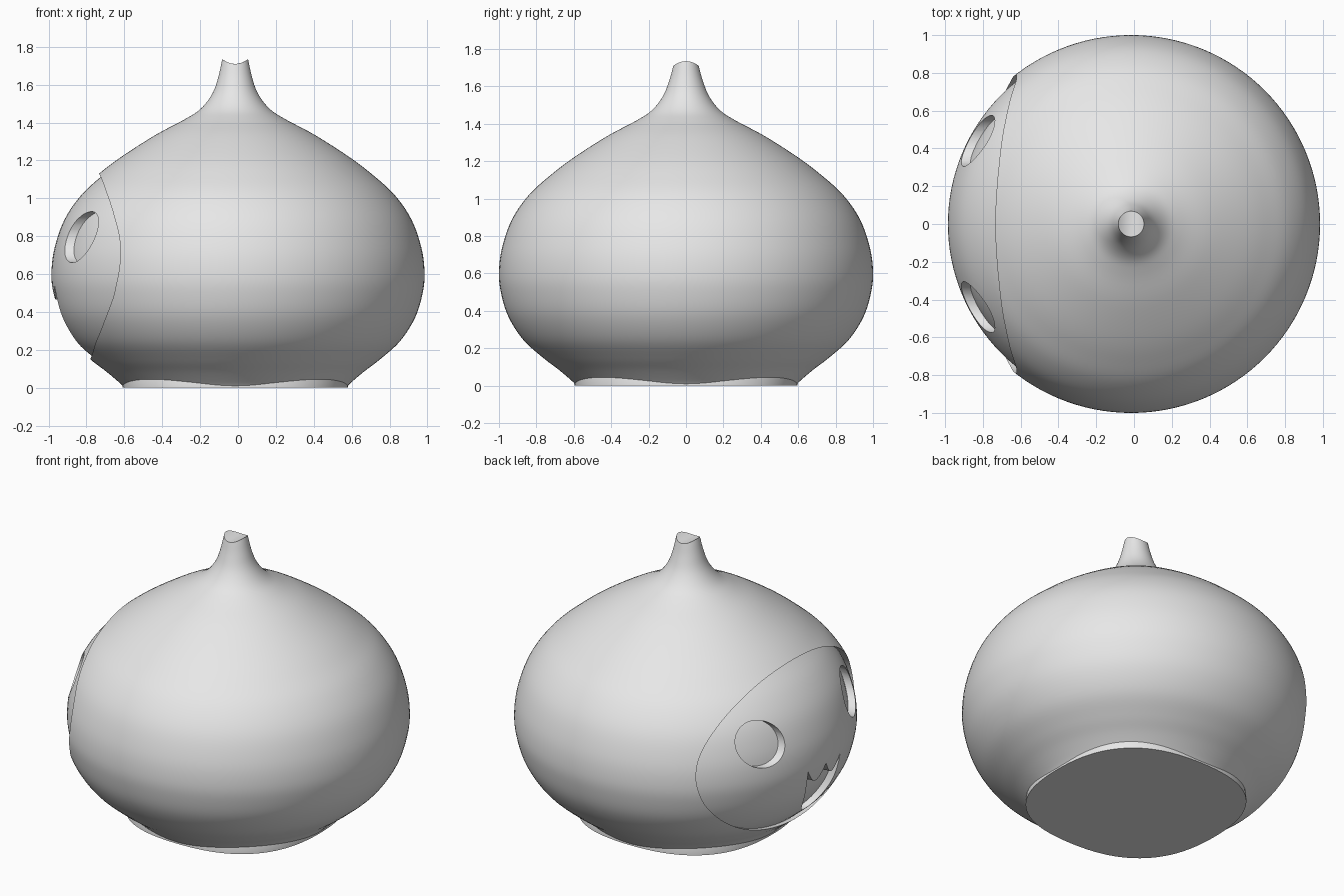
import bpy, bmesh
from math import sin, cos, pi, radians
from mathutils import Vector

if "Cube" in bpy.data.objects:
    bpy.data.objects.remove(bpy.data.objects["Cube"])

CENTRE_X = -0.015
SEGMENTS = 128

clay = bpy.data.materials.new("plain grey")
clay.use_nodes = True
clay.diffuse_color = (0.8, 0.8, 0.8, 1)
clay.node_tree.nodes["Principled BSDF"].inputs["Base Color"].default_value = (0.8, 0.8, 0.8, 1)

# Body outline as (radius, height)
OUTLINE = [(0.59, 0.005), (0.615, 0.03), (0.68, 0.085), (0.765, 0.15), (0.87, 0.245),
           (0.95, 0.37), (0.99, 0.5), (1.0, 0.61), (0.983, 0.74), (0.93, 0.89),
           (0.84, 1.02), (0.725, 1.125), (0.6, 1.22), (0.42, 1.335), (0.27, 1.415),
           (0.185, 1.47), (0.125, 1.545), (0.09, 1.63), (0.068, 1.71)]


def smooth_path(points, steps=5):
    """Catmull-Rom curve through the points."""
    pts = [Vector(p) for p in points]
    pts = [2 * pts[0] - pts[1]] + pts + [2 * pts[-1] - pts[-2]]
    path = []
    for a, b, c, d in zip(pts, pts[1:], pts[2:], pts[3:]):
        for i in range(steps):
            t = i / steps
            path.append(0.5 * (2 * b + (c - a) * t + (2 * a - 5 * b + 4 * c - d) * t * t
                               + (3 * b - a - 3 * c + d) * t ** 3))
    return path + [pts[-2]]


def make_object(name, bm):
    bmesh.ops.recalc_face_normals(bm, faces=bm.faces)
    mesh = bpy.data.meshes.new(name)
    bm.to_mesh(mesh)
    bm.free()
    mesh.materials.append(clay)
    obj = bpy.data.objects.new(name, mesh)
    bpy.context.collection.objects.link(obj)
    return obj


def lathe(name, path, shape=lambda r, z, a: (r, z)):
    """Revolve a path; shape may bend each ring by angle."""
    bm = bmesh.new()
    rings = []
    for r, z in path:
        ring = []
        for i in range(SEGMENTS):
            a = 2 * pi * i / SEGMENTS
            rr, zz = shape(r, z, a)
            ring.append(bm.verts.new((CENTRE_X + rr * cos(a), rr * sin(a), zz)))
        rings.append(ring)
    for low, high in zip(rings, rings[1:]):
        for i in range(SEGMENTS):
            j = (i + 1) % SEGMENTS
            bm.faces.new((low[i], low[j], high[j], high[i]))
    bm.faces.new(rings[0][::-1])
    bm.faces.new(rings[-1])
    return make_object(name, bm)


def prism(name, outline):
    """Extrude a (y, z) outline along x through the face side."""
    bm = bmesh.new()
    face = bm.faces.new([bm.verts.new((-1.2, y, z)) for y, z in outline])
    out = bmesh.ops.extrude_face_region(bm, geom=[face])
    verts = [v for v in out["geom"] if isinstance(v, bmesh.types.BMVert)]
    bmesh.ops.translate(bm, verts=verts, vec=(0.7, 0, 0))
    obj = make_object(name, bm)
    obj.hide_render = True
    return obj


def ellipse(y, z, ry, rz, n):
    return [(y + ry * cos(2 * pi * i / n), z + rz * sin(2 * pi * i / n)) for i in range(n)]


def select_only(obj):
    bpy.ops.object.select_all(action='DESELECT')
    obj.select_set(True)
    bpy.context.view_layer.objects.active = obj


def carve(obj, cutter, operation='DIFFERENCE'):
    select_only(obj)
    mod = obj.modifiers.new("carve", 'BOOLEAN')
    mod.operation, mod.object, mod.solver = operation, cutter, 'EXACT'
    bpy.ops.object.modifier_apply(modifier=mod.name)


def saddle(r, z, a):
    """Dip the stem tip into a saddle."""
    lift = max(0, (z - 1.6) / 0.11) * min(1, r / 0.068) ** 2 if z > 1.6 and r < 0.11 else 0
    return r, z + 0.025 * lift * cos(a) ** 2


def inset_path(path, depth):
    return [(r - depth, z) for r, z in path if z < 1.4]


# Body with stem and saddle-shaped tip
path = [tuple(p) for p in smooth_path(OUTLINE)]
tip = [(0.068 * k, 1.71) for k in (0.97, 0.8, 0.6, 0.4, 0.2, 0.05)]
body = lathe("body", path + tip, saddle)

# Foot, slightly squared in plan
foot = lathe("foot", [(0, 0), (0, 0.025), (-0.004, 0.05), (-0.04, 0.07)],
             lambda r, z, a: (0.615 - 0.02 * cos(4 * a) + r, z))

# Cutters for the face panel, eyes and mouth
panel_cutter = prism("panel_cutter", ellipse(0, 0.64, 0.79, 0.49, 128))
eye_cutters = {side: prism(side + "_eye_cutter", ellipse(s * 0.44, 0.795, 0.135, 0.135, 48))
               for side, s in (("left", -1), ("right", 1))}
STEPS = 32
half = 0.16
upper_lip = [(half * (2 * i / STEPS - 1), 0.55 - 0.085 * sin(pi * abs(2 * i / STEPS - 1)))
             for i in range(STEPS + 1)]
lower_lip = [(half * cos(pi * i / STEPS), 0.55 - 0.33 * sin(pi * i / STEPS))
             for i in range(1, STEPS)]
mouth_cutter = prism("mouth_cutter", upper_lip + lower_lip)

# Recessed face panel with holes
carve(body, panel_cutter)
panel = lathe("face_panel", inset_path(path, 0.03))
carve(panel, panel_cutter, 'INTERSECT')

# Sunken floors of the eyes and mouth
parts = [body, foot, panel]
holes = [(side + "_eye", c) for side, c in eye_cutters.items()] + [("mouth", mouth_cutter)]
for name, cutter in holes:
    carve(panel, cutter)
    floor = lathe(name, inset_path(path, 0.075))
    carve(floor, cutter, 'INTERSECT')
    parts.append(floor)

for obj in parts:
    select_only(obj)
    bpy.ops.object.shade_smooth_by_angle(angle=radians(35))

for cutter in [panel_cutter] + [c for _, c in holes]:
    bpy.data.objects.remove(cutter)
